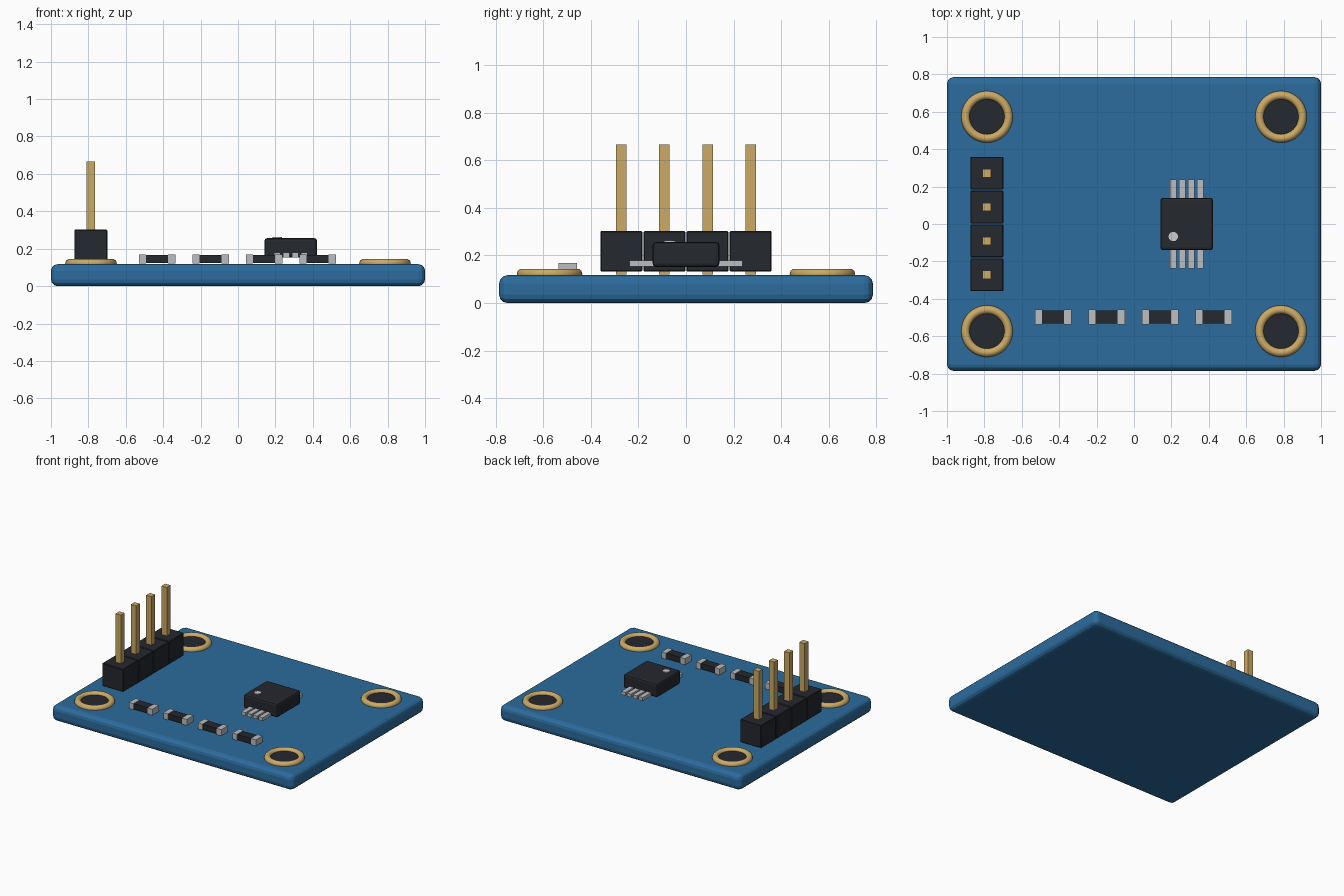
import bpy, math

if "Cube" in bpy.data.objects:
    bpy.data.objects.remove(bpy.data.objects["Cube"])


def material(name, rgb):
    m = bpy.data.materials.new(name)
    m.diffuse_color = (*rgb, 1)
    m.use_nodes = True
    m.node_tree.nodes["Principled BSDF"].inputs["Base Color"].default_value = m.diffuse_color
    return m


BLUE = material("board_blue", (0.025, 0.15, 0.34))
GOLD = material("gold", (0.60, 0.40, 0.13))
BLACK = material("black_plastic", (0.018, 0.021, 0.027))
SILVER = material("silver", (0.50, 0.51, 0.53))
WHITE = material("white_mark", (0.75, 0.75, 0.75))


def box(name, lo, hi, mat, bevel=0.0, segments=1):
    mid = [(a + b) / 2 for a, b in zip(lo, hi)]
    bpy.ops.mesh.primitive_cube_add(size=1, location=mid)
    o = bpy.context.object
    o.name = name
    o.scale = [b - a for a, b in zip(lo, hi)]
    bpy.ops.object.transform_apply(location=False, rotation=False, scale=True)
    o.data.materials.append(mat)
    if bevel:
        mod = o.modifiers.new("bevel", 'BEVEL')
        mod.width = bevel
        mod.segments = segments
    return o


def disc(name, x, y, z0, z1, r, mat):
    bpy.ops.mesh.primitive_cylinder_add(vertices=32, radius=r, depth=z1 - z0,
                                        location=(x, y, (z0 + z1) / 2))
    o = bpy.context.object
    o.name = name
    o.data.materials.append(mat)
    bpy.ops.object.shade_smooth_by_angle(angle=math.radians(35))


TOP = 0.117

# circuit board
box("board", (-1, -0.785, 0), (1, 0.785, TOP), BLUE, 0.035, 3)

# mounting holes: gold rim around a dark disc
for x in (-0.786, 0.786):
    for y in (-0.573, 0.573):
        bpy.ops.mesh.primitive_torus_add(major_radius=0.115, minor_radius=0.023,
                                         major_segments=40, minor_segments=10,
                                         location=(x, y, TOP + 0.005))
        rim = bpy.context.object
        rim.name = "mounting_hole_rim"
        rim.data.materials.append(GOLD)
        bpy.ops.object.shade_smooth_by_angle(angle=math.radians(40))
        disc("mounting_hole", x, y, TOP - 0.01, TOP + 0.009, 0.1, BLACK)

# pin header
HX = -0.787
for i in range(4):
    y = (i - 1.5) * 0.181
    box("header_block", (HX - 0.088, y - 0.088, 0.132), (HX + 0.088, y + 0.088, 0.302),
        BLACK, 0.004)
    box("header_pin", (HX - 0.022, y - 0.022, 0.12), (HX + 0.022, y + 0.022, 0.665), GOLD)

# sensor chip with orientation dot and legs on both sides
CX = 0.282
box("sensor_chip", (CX - 0.141, -0.14, 0.152), (CX + 0.141, 0.14, 0.256), BLACK, 0.014, 2)
disc("chip_dot", 0.21, -0.067, 0.25, 0.262, 0.025, WHITE)
for i in range(4):
    x = CX + (i - 1.5) * 0.048
    for s in (-1, 1):
        ys = sorted((s * 0.125, s * 0.237))
        box("chip_leg", (x - 0.017, ys[0], 0.154), (x + 0.017, ys[1], 0.179), SILVER)

# surface mount resistors with end caps
for i in range(4):
    x, y = -0.432 + i * 0.286, -0.497
    box("resistor_body", (x - 0.062, y - 0.034, 0.124), (x + 0.062, y + 0.034, 0.165), BLACK)
    for s in (-1, 1):
        cx = x + s * 0.078
        box("resistor_cap", (cx - 0.019, y - 0.039, 0.122), (cx + 0.019, y + 0.039, 0.168),
            SILVER)
